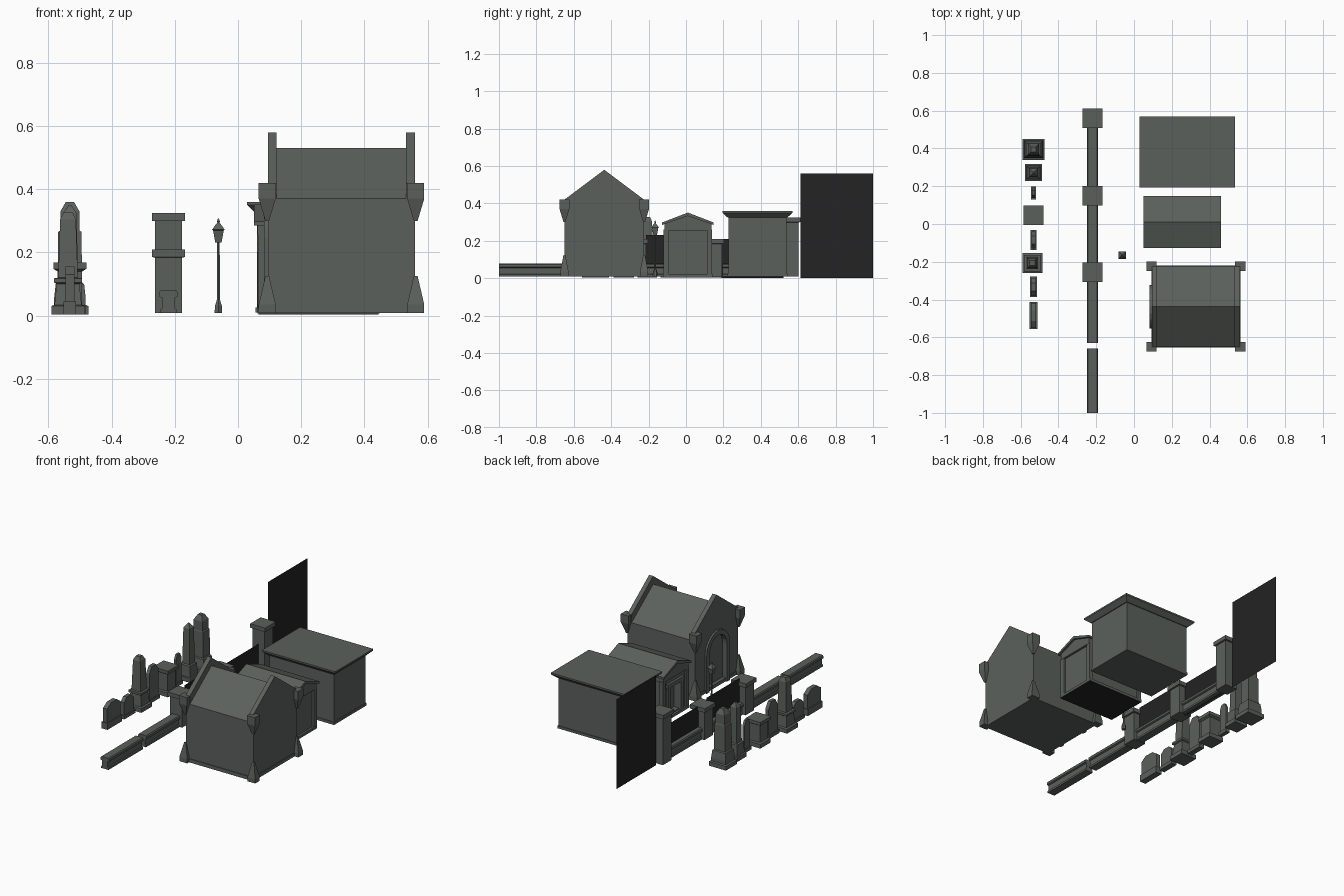
import bpy, bmesh, math

if "Cube" in bpy.data.objects:
    bpy.data.objects.remove(bpy.data.objects["Cube"])


def material(name, rgb):
    m = bpy.data.materials.new(name)
    m.diffuse_color = (*rgb, 1)
    m.use_nodes = True
    m.node_tree.nodes["Principled BSDF"].inputs["Base Color"].default_value = m.diffuse_color
    return m


STONE = material("grey_green_stone", (0.105, 0.118, 0.108))
BLACK = material("black_iron", (0.017, 0.017, 0.017))


def finish(name, bm, mat=STONE):
    bmesh.ops.recalc_face_normals(bm, faces=bm.faces)
    me = bpy.data.meshes.new(name)
    bm.to_mesh(me)
    bm.free()
    me.materials.append(mat)
    ob = bpy.data.objects.new(name, me)
    bpy.context.collection.objects.link(ob)
    return ob


def loft(name, cx, cy, rings, sides=4, mat=STONE):
    """Stack of rings (z, half_x, half_y) around a vertical axis."""
    bm = bmesh.new()
    loops = []
    k = 1 / math.cos(math.pi / sides)
    for z, hx, hy in rings:
        loop = []
        for i in range(sides):
            a = 2 * math.pi * (i + 0.5) / sides
            loop.append(bm.verts.new((cx + hx * k * math.cos(a), cy + hy * k * math.sin(a), z)))
        loops.append(loop)
    for lo, hi in zip(loops, loops[1:]):
        for i in range(sides):
            j = (i + 1) % sides
            bm.faces.new((lo[i], lo[j], hi[j], hi[i]))
    bm.faces.new(loops[0])
    bm.faces.new(loops[-1])
    return finish(name, bm, mat)


def box(name, x0, x1, y0, y1, z0, z1, mat=STONE):
    hx, hy = (x1 - x0) / 2, (y1 - y0) / 2
    return loft(name, (x0 + x1) / 2, (y0 + y1) / 2, [(z0, hx, hy), (z1, hx, hy)], 4, mat)


def prism(name, profile, x0, x1):
    """Profile of (y, z) points extruded along x."""
    bm = bmesh.new()
    f = bm.faces.new([bm.verts.new((x0, y, z)) for y, z in profile])
    new = bmesh.ops.extrude_face_region(bm, geom=[f])["geom"]
    bmesh.ops.translate(bm, verts=[v for v in new if isinstance(v, bmesh.types.BMVert)], vec=(x1 - x0, 0, 0))
    return finish(name, bm)


def card(name, x, y0, y1, z0, z1):
    bm = bmesh.new()
    bm.faces.new([bm.verts.new(p) for p in ((x, y0, z0), (x, y1, z0), (x, y1, z1), (x, y0, z1))])
    return finish(name, bm, BLACK)


def cut(ob, cutter):
    m = ob.modifiers.new("recess", 'BOOLEAN')
    m.operation, m.object, m.solver = 'DIFFERENCE', cutter, 'EXACT'
    cutter.hide_render = True
    cutter.hide_set(True)
    bpy.context.view_layer.objects.active = ob
    bpy.ops.object.modifier_apply(modifier=m.name)
    bpy.data.objects.remove(cutter)


def arch(cy, r, z0, spring, n=10):
    return [(cy + r, z0)] + [(cy + r * math.cos(math.pi * i / n), spring + r * math.sin(math.pi * i / n))
                             for i in range(n + 1)] + [(cy - r, z0)]


# Chapel: body with roof, raised gable walls, corner buttresses
CX, CY = 0.3275, -0.437
body = prism("chapel_body", [(CY - .213, .008), (CY + .213, .008), (CY + .213, .37), (CY, .53), (CY - .213, .37)],
             CX - .21, CX + .21)
box("chapel_plinth", CX - .236, CX + .236, CY - .217, CY + .217, .008, .03)
gable = [(CY - .213, .008), (CY + .213, .008), (CY + .213, .42), (CY, .58), (CY - .213, .42)]
front = prism("chapel_door_gable", gable, CX - .233, CX - .205)
prism("chapel_rear_gable", gable, CX + .205, CX + .233)
for sx in (-1, 1):
    for sy in (-1, 1):
        x, y = CX + sx * .235, CY + sy * .213
        loft("chapel_buttress_foot", x, y, [(.008, .027, .022), (.035, .027, .022), (.125, .006, .005)])
        loft("chapel_corner_block", x, y, [(.30, .006, .005), (.37, .027, .026), (.42, .027, .026)])
# Arched doorway: ring frame and recess
ring = prism("chapel_door_frame", arch(CY, .115, .008, .245), CX - .245, CX - .22)
cut(ring, prism("door_cutter", arch(CY, .085, -.01, .245), CX - .3, CX - .1))
cut(front, prism("door_cutter", arch(CY, .085, .03, .245), CX - .3, CX - .215))

# Mausoleum with stepped pediment roof
MY = .01
tomb = box("mausoleum_body", .075, .435, MY - .118, MY + .118, .02, .27)
cut(tomb, box("entry_cutter", 0, .11, MY - .05, MY + .05, .03, .2))
box("mausoleum_base", .062, .448, MY - .132, MY + .132, .006, .022)
box("mausoleum_underside", .065, .445, MY - .13, MY + .13, .003, .007, BLACK)
for x in (.075, .435):
    for s in (-1, 1):
        box("mausoleum_corner_pilaster", x - .012, x + .012, MY + s * .115 - .014, MY + s * .115 + .014, .02, .26)
for s in (-1, 1):
    box("mausoleum_door_jamb", .062, .078, MY + s * .06 - .012, MY + s * .06 + .012, .02, .215)
box("mausoleum_lintel", .06, .078, MY - .08, MY + .08, .2, .225)
prism("mausoleum_pediment", [(MY - .125, .255), (MY + .125, .255), (MY + .125, .29), (MY, .335), (MY - .125, .29)],
      .062, .448)
prism("mausoleum_roof", [(MY - .138, .285), (MY, .333), (MY + .138, .285), (MY + .138, .298), (MY, .351),
                         (MY - .138, .298)], .05, .46)

# Flat roofed crypt with flared cornice
QX, QY = .282, .382
loft("crypt_body", QX, QY, [(.012, .222, .155), (.33, .222, .155)])
loft("crypt_plinth", QX, QY, [(.010, .226, .16), (.026, .226, .16)])
loft("crypt_cornice", QX, QY, [(.325, .227, .16), (.35, .253, .188), (.36, .253, .188)])

# Boundary wall, pillars and iron fence panels
FX = -.22
for y0, y1 in ((-1, -.66), (-.63, -.30), (-.21, .105), (.195, .515)):
    loft("low_wall", FX, (y0 + y1) / 2, [(z, h, (y1 - y0) / 2) for z, h in
         ((.008, .025), (.02, .025), (.024, .02), (.056, .02), (.06, .029), (.074, .029), (.08, .024))])
for y, h in ((-.255, .21), (.15, .21), (.56, .325)):
    loft("gate_pillar", FX, y, [(.008, .042, .042), (h - .026, .042, .042), (h - .025, .052, .052), (h, .052, .052)])
card("iron_fence_panel_south", FX, -.215, .11, .07, .23)
card("iron_fence_panel_north", FX, .19, .52, .0, .21)
card("tall_iron_gate", FX, .612, 1.0, 0, .56)

# Lamp post
loft("lamp_post", -.062, -.165, [(.008, .012, .012), (.03, .011, .011), (.05, .005, .005), (.235, .004, .004)], 6)
loft("lantern", -.062, -.165, [(.232, .010, .010), (.27, .017, .017), (.272, .02, .02), (.289, .008, .008),
                               (.294, .003, .003), (.298, .005, .005), (.308, .001, .001)], 4)

# Gravestones in a row
GX = -.532


def headstone(name, y, w, t, h, shoulder, base=.025):
    """Thin slab with a clipped top on a small footing."""
    c = w * .45
    prism(name, [(y - w, .008), (y + w, .008), (y + w, shoulder), (y + c, h), (y - c, h), (y - w, shoulder)],
          GX - t, GX + t)
    box(name + "_footing", GX - t - .006, GX + t + .006, y - w - .006, y + w + .006, .004, base)


# Gabled monument
loft("gabled_monument", GX, .395, [(.004, .059, .055), (.03, .059, .055), (.034, .05, .046), (.055, .05, .046),
     (.10, .045, .04), (.105, .038, .034), (.265, .037, .032), (.27, .03, .03), (.33, .03, .03), (.36, .013, .013)])
# Obelisks on stepped pedestals
loft("obelisk_north", GX, .272, [(.004, .045, .045), (.03, .045, .045), (.032, .037, .037), (.10, .034, .034),
     (.105, .026, .026), (.325, .021, .021), (.35, .004, .004)])
loft("obelisk_south", GX - .006, -.207, [(.004, .053, .053), (.03, .053, .053), (.034, .043, .043), (.10, .036, .036),
     (.105, .044, .044), (.118, .044, .044), (.12, .031, .031), (.305, .025, .025), (.328, .014, .014)])
# Capped pedestal tomb
loft("pedestal_tomb", GX, .047, [(.004, .05, .05), (.03, .05, .05), (.034, .039, .039), (.14, .039, .039),
     (.148, .052, .052), (.168, .052, .052)])
headstone("narrow_headstone", .165, .028, .007, .2, .17)
headstone("tall_headstone", -.085, .046, .011, .225, .185)
headstone("small_headstone", -.333, .048, .012, .13, .105)
headstone("wide_headstone", -.485, .066, .014, .155, .13, .045)
